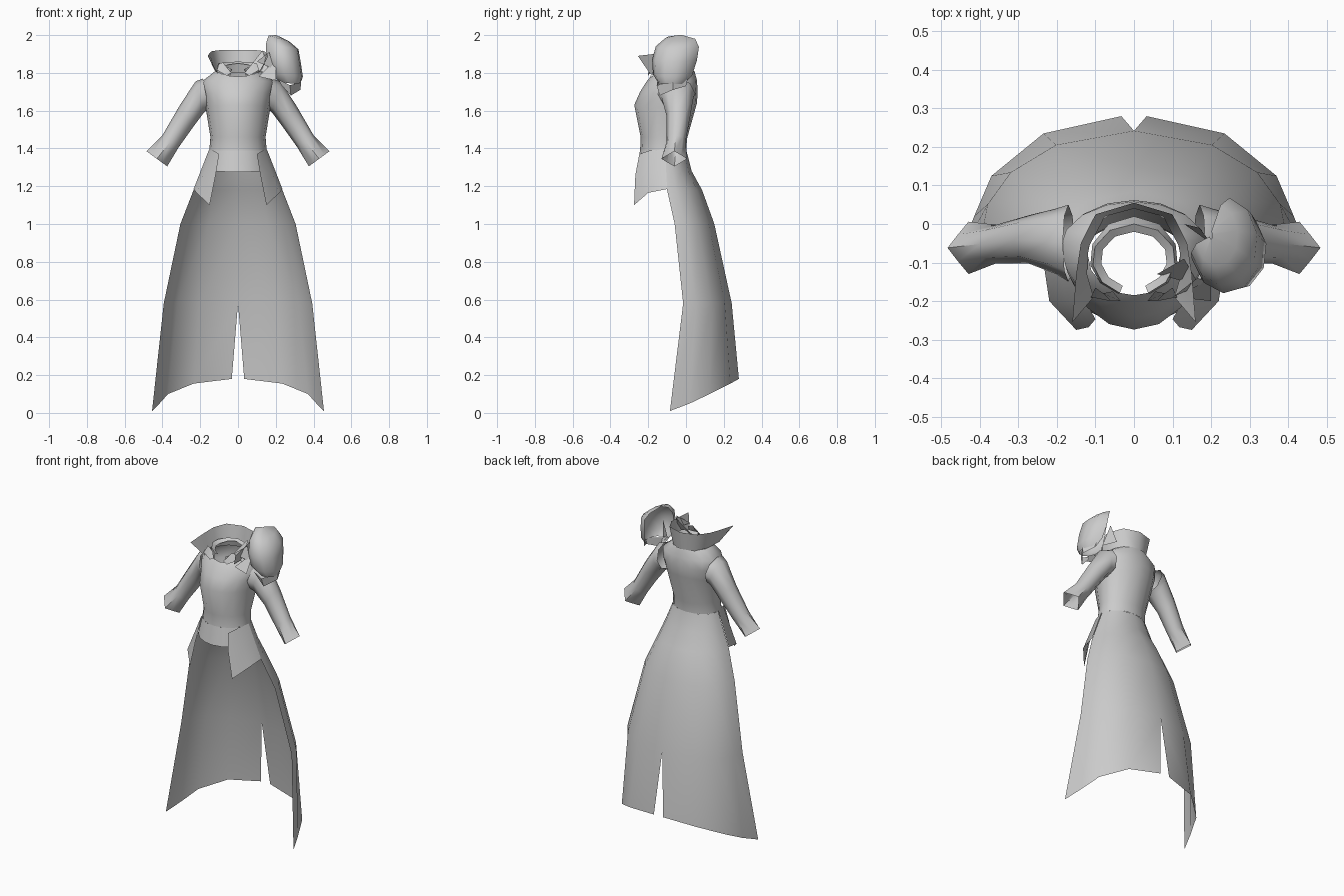
import bpy
from math import sin, cos, radians, pi

cloth = bpy.data.materials.new("grey cloth")
cloth.diffuse_color = (0.6, 0.6, 0.6, 1)


def sheet(name, rows, mirror=True, closed=False):
    """Quad sheet from equal rows of points; triangles come from doubled points."""
    n = len(rows[0])
    verts = [p for r in rows for p in r]
    faces = []
    for i in range(len(rows) - 1):
        for j in range(n if closed else n - 1):
            k = (j + 1) % n
            faces.append((i * n + j, i * n + k, (i + 1) * n + k, (i + 1) * n + j))
    me = bpy.data.meshes.new(name)
    me.from_pydata(verts, [], faces)
    me.materials.append(cloth)
    ob = bpy.data.objects.new(name, me)
    bpy.context.collection.objects.link(ob)
    bpy.ops.object.select_all(action='DESELECT')
    ob.select_set(True)
    bpy.context.view_layer.objects.active = ob
    if mirror:
        m = ob.modifiers.new("mirror", 'MIRROR')
        m.merge_threshold = 0.001
        bpy.ops.object.modifier_apply(modifier=m.name)
    bpy.ops.object.shade_smooth_by_angle(angle=radians(60))
    return ob


def half_ring(w, ym, yf, yb, zf, zs, zb, angles):
    """Half oval from the front centre (0) to the back centre (180)."""
    out = []
    for a in angles:
        c, s = cos(radians(a)), sin(radians(a))
        y = ym + (yf - ym) * c if c > 0 else ym - (yb - ym) * c
        z = zs + ((zf - zs) * c * c if c > 0 else (zb - zs) * c * c)
        out.append((w * s, y, z))
    return out


# Bodice: waist up to neck
around = [0, 22, 45, 68, 90, 112, 135, 158, 180]
sheet("bodice", [half_ring(w, ym, yf, yb, zf, zs, zb, around)
      for w, ym, yf, yb, zf, zs, zb in [
          (.152, -.11, -.243, .002, 1.39, 1.39, 1.39),
          (.146, -.10, -.24, .005, 1.46, 1.46, 1.45),
          (.172, -.08, -.274, .058, 1.63, 1.62, 1.64),
          (.185, -.06, -.243, .062, 1.70, 1.69, 1.70),
          (.190, -.06, -.205, .058, 1.76, 1.755, 1.76),
          (.120, -.08, -.185, .045, 1.78, 1.81, 1.81)]])

# Front hem of the bodice
front = [0, 20, 40, 60]
sheet("bodice_hem", [half_ring(.175, -.11, -.265, 0, 1.275, 1.285, 0, front),
                     half_ring(.152, -.11, -.243, 0, 1.39, 1.39, 0, front)])

# Long skirt, open at the front and slit at the back
cols = [0, 31, 54.5, 75, 90]
rows = [[(w * sin(radians(t)), ye + (yb - ye) * cos(radians(t)), z) for t in cols]
        for z, w, ye, yb in [(1.39, .152, -.11, .002), (1.28, .195, -.105, .03),
                             (1.18, .235, -.10, .085), (1.0, .305, -.06, .15),
                             (.58, .393, -.015, .242)]]
rows.append([(.033, .28, .18), (.235, .235, .155), (.37, .125, .10),
             (.415, .02, .05), (.455, -.085, .01)])
sheet("skirt", rows)

# Pointed front flaps at the waist
sheet("front_flap", [
    [(.15, -.275, 1.10), (.22, -.20, 1.165), (.235, -.10, 1.185)],
    [(.118, -.268, 1.26), (.175, -.195, 1.28), (.198, -.105, 1.28)],
    [(.10, -.247, 1.37), (.132, -.19, 1.39), (.153, -.11, 1.395)]])

# Sleeves: (top x, top z, bottom x, bottom z, centre y, half depth, diagonal)
sleeve = []
for x1, z1, x0, z0, y, d, k in [(.185, 1.77, .155, 1.61, -.05, .10, 1),
                                (.225, 1.755, .18, 1.59, -.045, .085, 1),
                                (.31, 1.625, .24, 1.51, -.04, .062, 1),
                                (.40, 1.47, .315, 1.405, -.052, .05, 1),
                                (.484, 1.385, .375, 1.305, -.062, .068, .72)]:
    ring = []
    for i in range(8):
        a = i * pi / 4
        f = k if i % 2 else 1
        u, v = cos(a) * f / 2, -sin(a) * f
        ring.append(((x1 + x0) / 2 + (x1 - x0) * u, y + d * v,
                     (z1 + z0) / 2 + (z1 - z0) * u))
    sleeve.append(ring)
sheet("sleeve", sleeve, closed=True)

# Flared collar with forward tips
sheet("collar", [
    [(.16, -.255, 1.89), (.15, -.13, 1.905), (.138, -.05, 1.915),
     (.10, .025, 1.92), (0, .055, 1.92)],
    [(.105, -.19, 1.795), (.122, -.13, 1.81), (.118, -.06, 1.81),
     (.075, .02, 1.805), (0, .04, 1.805)]])

# Inner neckband, open at the throat
band = [20, 50, 80, 110, 145, 180]
sheet("neckband", [
    half_ring(.115, -.09, -.187, .02, 1.785, 1.80, 1.80, band),
    half_ring(.108, -.09, -.185, .0, 1.82, 1.85, 1.86, band),
    half_ring(.086, -.09, -.165, -.02, 1.81, 1.83, 1.85, band)])

# Small folded lapel points at the throat
sheet("lapel", [[(.035, -.20, 1.80), (.06, -.20, 1.785), (.112, -.19, 1.815)],
                [(.055, -.175, 1.825), (.08, -.18, 1.855), (.10, -.165, 1.85)]])

# Puffed ornament over one shoulder, open towards the neck and back
arc = [-165, -130, -95, -60, -25, 10, 45, 80]
sheet("shoulder_puff", [
    [(cx + rx * cos(radians(a)), cy + ry * sin(radians(a)), z + t * cos(radians(a)))
     for a in arc]
    for cx, cy, rx, ry, z, t in [(.275, -.075, .055, .07, 1.745, -.005),
                                 (.255, -.07, .09, .105, 1.79, -.01),
                                 (.24, -.06, .093, .12, 1.87, -.01),
                                 (.233, -.045, .088, .115, 1.94, -.015),
                                 (.215, -.03, .055, .08, 1.983, -.015),
                                 (.20, -.03, .003, .01, 2.0, 0)]], mirror=False)

# Trim under the puff
sheet("puff_trim", [
    [(.23, -.14, 1.735), (.28, -.14, 1.68), (.33, -.07, 1.71), (.30, .0, 1.73)],
    [(.215, -.15, 1.765), (.275, -.155, 1.735), (.335, -.07, 1.75), (.29, .01, 1.77)]],
    mirror=False)

# Loose ribbon points between collar and puff
for i, (a, b, c) in enumerate([
        ((.10, -.19, 1.86), (.19, -.15, 1.82), (.165, -.14, 1.91)),
        ((.06, -.13, 1.83), (.17, -.16, 1.79), (.13, -.09, 1.92)),
        ((.11, -.19, 1.78), (.20, -.20, 1.76), (.20, -.13, 1.87)),
        ((.13, .0, 1.83), (.20, -.05, 1.80), (.17, -.01, 1.93))]):
    sheet(f"ribbon_{i + 1}", [[a, b], [c, c]], mirror=False).data.validate()
